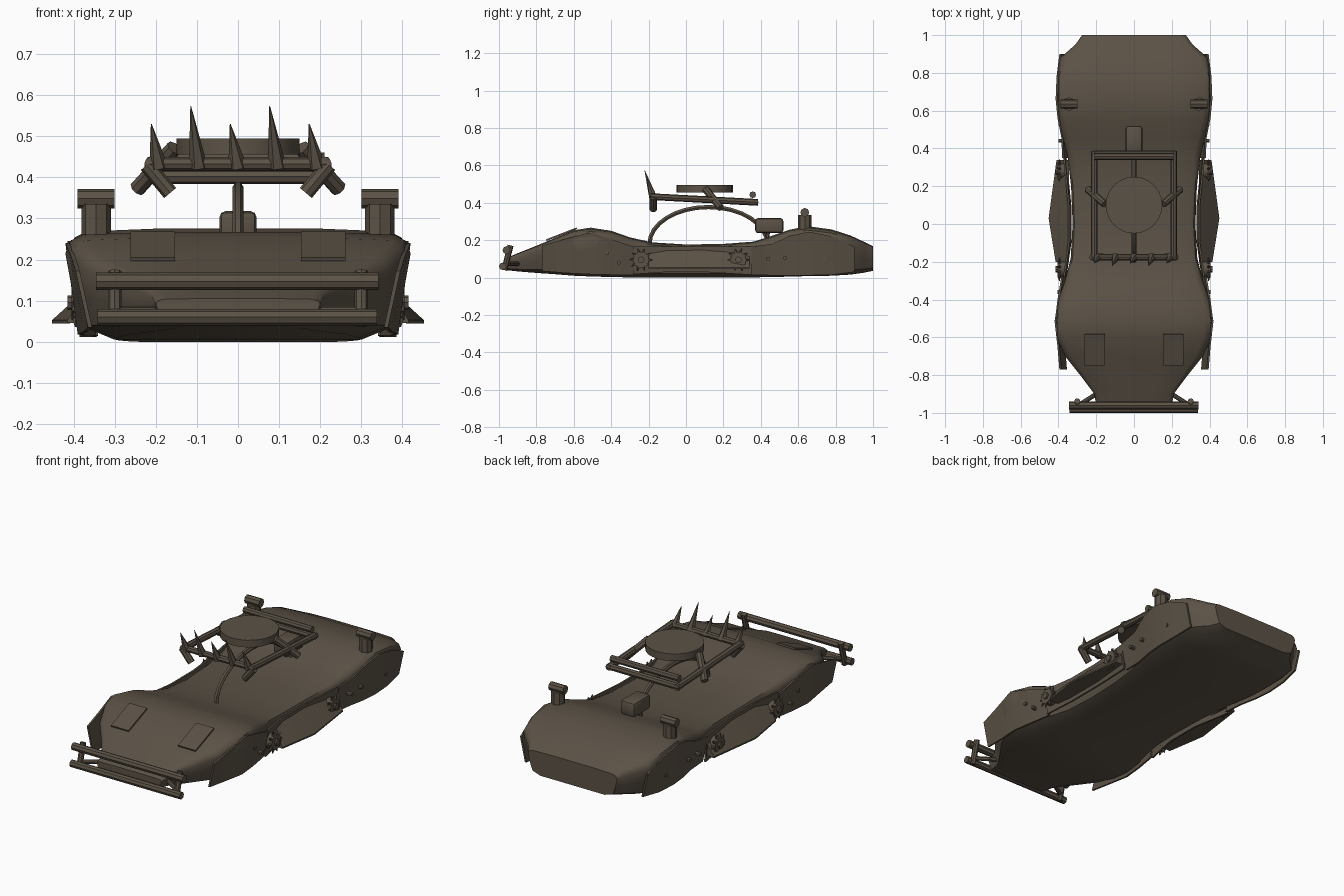
import bpy, bmesh, math
from mathutils import Vector

if "Cube" in bpy.data.objects:
    bpy.data.objects.remove(bpy.data.objects["Cube"], do_unlink=True)

paint = bpy.data.materials.new("dusty_brown_metal")
paint.use_nodes = True
colour = (0.105, 0.084, 0.061, 1)
paint.diffuse_color = colour
paint.node_tree.nodes["Principled BSDF"].inputs["Base Color"].default_value = colour


def finish(name, bm, angle=35):
    bmesh.ops.recalc_face_normals(bm, faces=bm.faces)
    mesh = bpy.data.meshes.new(name)
    bm.to_mesh(mesh)
    bm.free()
    mesh.materials.append(paint)
    mesh.shade_smooth()
    mesh.set_sharp_from_angle(angle=math.radians(angle))
    ob = bpy.data.objects.new(name, mesh)
    bpy.context.scene.collection.objects.link(ob)
    return ob


def tube(name, a, b, r, tip=None, sides=8):
    """Cylinder or cone from point a to point b."""
    a, b = Vector(a), Vector(b)
    bm = bmesh.new()
    bmesh.ops.create_cone(bm, cap_ends=True, segments=sides, radius1=r,
                          radius2=r if tip is None else tip, depth=(b - a).length)
    turn = (b - a).to_track_quat('Z', 'Y').to_matrix().to_4x4()
    bm.transform(turn)
    bmesh.ops.translate(bm, verts=bm.verts, vec=(a + b) / 2)
    return finish(name, bm)


def box(name, centre, size, bevel=0.0, tilt=0.0):
    bm = bmesh.new()
    bmesh.ops.create_cube(bm, size=1)
    bmesh.ops.scale(bm, verts=bm.verts, vec=size)
    if bevel:
        bmesh.ops.bevel(bm, geom=bm.edges[:], offset=bevel, segments=2,
                        profile=0.5, affect='EDGES')
    ob = finish(name, bm)
    ob.location = centre
    ob.rotation_euler.x = tilt
    return ob


def loft(name, rings, angle=35):
    """Skin closed rings of equal length and cap both ends."""
    bm = bmesh.new()
    rows = [[bm.verts.new(p) for p in ring] for ring in rings]
    n = len(rows[0])
    for r0, r1 in zip(rows, rows[1:]):
        for i in range(n):
            j = (i + 1) % n
            bm.faces.new((r0[i], r0[j], r1[j], r1[i]))
    bm.faces.new(rows[0])
    bm.faces.new(rows[-1])
    return finish(name, bm, angle)


# Hull stations: y, half width, bottom, top
stations = [
    (-0.96, .20, .040, .105), (-0.90, .21, .033, .130), (-0.80, .285, .025, .170),
    (-0.70, .365, .018, .212), (-0.60, .41, .010, .253), (-0.51, .42, .006, .267),
    (-0.40, .40, .003, .250), (-0.30, .365, .001, .215), (-0.18, .335, 0, .188),
    (0.00, .325, 0, .177), (0.20, .333, 0, .180), (0.36, .352, .001, .192),
    (0.45, .375, .003, .220), (0.55, .40, .005, .255), (0.65, .41, .008, .275),
    (0.78, .408, .010, .257), (0.88, .39, .016, .225), (0.95, .31, .026, .192),
    (1.00, .275, .036, .168)]
outline = [(.72, 0), (.9, .12), (.96, .45), (1, .80), (.97, .92), (.90, .975), (.5, 1)]


def section(y, w, lo, hi):
    side = [(w * u, y, lo + (hi - lo) * v) for u, v in outline]
    return side + [(-x, yy, z) for x, yy, z in reversed(side)]


loft("hull", [section(*s) for s in stations], 40)

# Side armour rows: y, outer x at the top, bottom, top
front_rows = [(-.77, .395, .035, .172), (-.65, .405, .025, .205), (-.52, .42, .018, .24),
              (-.40, .405, .015, .205), (-.28, .385, .015, .165)]
mid_rows = [(-.28, .375, .018, .165), (-.1, .35, .03, .165), (.1, .35, .03, .165),
            (.35, .375, .015, .165)]
rear_rows = [(.35, .38, .015, .165), (.46, .385, .012, .18), (.56, .405, .012, .225),
             (.66, .415, .012, .245), (.78, .41, .015, .22), (.9, .395, .03, .165)]

for s, side in ((1, "left"), (-1, "right")):
    for part, rows in (("front", front_rows), ("middle", mid_rows), ("rear", rear_rows)):
        lean = 0.008 if part == "middle" else 0.03
        loft(f"{side}_{part}_side_plate", [
            [(s * (x - lean), y, lo), (s * x, y, hi),
             (s * (x - .01), y, hi), (s * (x - lean - .01), y, lo)]
            for y, x, lo, hi in rows])

    # Flared skirt: a plate with a pointed outer edge
    loft(f"{side}_flared_skirt", [
        [(s * .345, y, .15), (s * .345, y, .05), (s * x, y, .045), (s * x, y, .053)]
        for y, x in ((-.2, .415), (.03, .452), (.34, .41))])

    # Spiked side discs
    for y, end in ((-.24, "front"), (.28, "rear")):
        x = .405
        tube(f"{side}_{end}_disc", (s * .36, y, .095), (s * x, y, .095), .042, sides=16)
        tube(f"{side}_{end}_hub", (s * x, y, .095), (s * .415, y, .095), .018, sides=8)
        for k in range(10):
            a = math.tau * k / 10
            d = Vector((0, math.cos(a), math.sin(a)))
            c = Vector((s * .395, y, .095))
            tube(f"{side}_{end}_disc_spike", c + d * .035, c + d * .062, .011, .002, 5)

    # Plate bolts
    for y, z in ((-.42, .13), (-.36, .08), (.44, .10), (.53, .105), (.74, .10)):
        x = .385 if y > 0 else .39
        tube(f"{side}_plate_bolt", (s * (x - .02), y, z), (s * (x + .014), y, z), .011, sides=6)

    # Rear exhaust stacks with a crosswise cap
    tube(f"{side}_exhaust_post", (s * .345, .635, .24), (s * .345, .635, .335), .036)
    tube(f"{side}_exhaust_cap", (s * .30, .635, .348), (s * .39, .635, .348), .024)

    # Bonnet plates
    box(f"{side}_bonnet_plate", (s * .207, -.665, .232), (.108, .175, .009), tilt=.37)

    # Bumper posts and braces
    tube(f"{side}_bumper_post", (s * .30, -.972, .04), (s * .30, -.938, .172), .016)
    tube(f"{side}_bumper_brace", (s * .30, -.965, .075), (s * .17, -.88, .075), .012)

    # Roof rack rails, corner stubs and angled clamps
    tube(f"{side}_rack_rail", (s * .21, -.19, .433), (s * .21, .385, .402), .018)
    tube(f"{side}_rack_corner_stub", (s * .222, -.175, .43), (s * .165, -.175, .362), .019)
    tube(f"{side}_rack_clamp", (s * .245, .185, .372), (s * .155, .105, .472), .02)

# Front bumper bars
tube("lower_bumper_bar", (-.342, -.98, .06), (.338, -.98, .06), .02)
tube("upper_bumper_bar", (-.345, -.96, .147), (.342, -.96, .147), .021)

# Rack cross bars and spikes
tube("rack_front_bar", (-.22, -.175, .433), (.22, -.175, .433), .017)
tube("rack_rear_bar", (-.22, .37, .402), (.22, .37, .402), .018)
tube("rack_upper_rear_bar", (-.21, .357, .443), (.21, .357, .443), .018)
for k in range(5):
    base = -.193 + k * .096
    height = .573 if k % 2 else .53
    tube("rack_spike", (base, -.175, .425), (base - .018, -.178 - (height - .43) * .3, height),
         .023, .001, 6)

# Round roof plate
tube("round_roof_plate", (0, .10, .455), (0, .10, .495), .15, sides=24)

# Arched roll bar
curve = bpy.data.curves.new("arch_path", 'CURVE')
curve.dimensions = '3D'
curve.bevel_depth = .013
curve.bevel_resolution = 1
spline = curve.splines.new('POLY')
steps = 16
spline.points.add(steps)
for i, p in enumerate(spline.points):
    a = math.pi * i / steps
    p.co = (0, .12 - .315 * math.cos(a), .18 + .197 * math.sin(a), 1)
helper = bpy.data.objects.new("arch_helper", curve)
bpy.context.scene.collection.objects.link(helper)
bpy.context.view_layer.update()
bm = bmesh.new()
bm.from_mesh(bpy.data.meshes.new_from_object(helper))
for f in bm.faces:
    f.material_index = 0
bpy.data.objects.remove(helper, do_unlink=True)
finish("arched_roll_bar", bm, 50)

# Equipment box on short legs
box("equipment_box", (0, .445, .278), (.09, .15, .08), .015)
for x in (-.025, .025):
    tube("equipment_box_leg", (x, .43, .18), (x, .44, .25), .01, sides=6)
